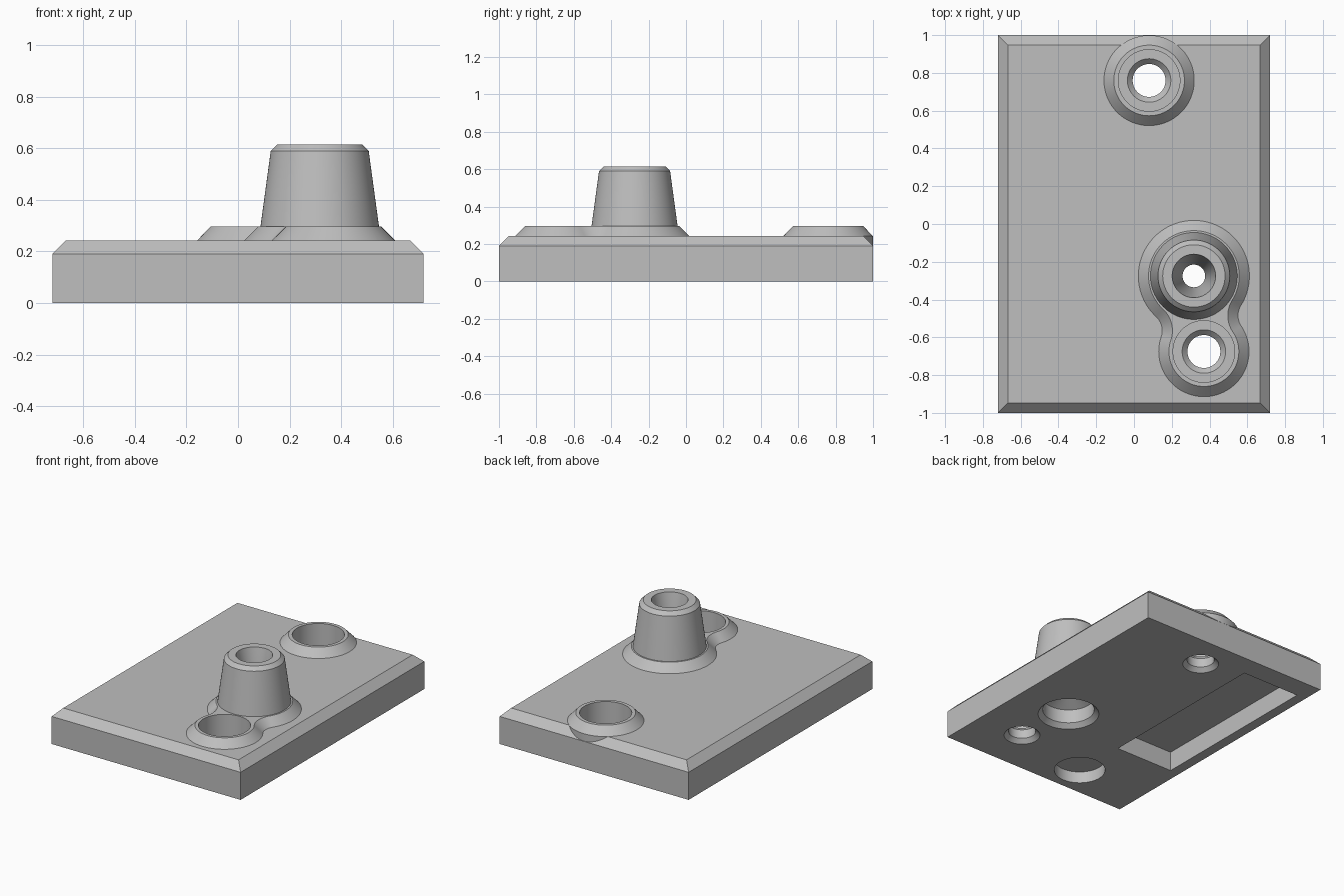
import bpy, bmesh, math
from mathutils import Vector

cube = bpy.data.objects.get("Cube")
if cube:
    bpy.data.objects.remove(cube, do_unlink=True)

grey = bpy.data.materials.new("plain grey")
grey.use_nodes = True
COL = (0.52, 0.52, 0.52, 1)
grey.diffuse_color = COL
grey.node_tree.nodes["Principled BSDF"].inputs["Base Color"].default_value = COL

SEG = 96
TOWER = Vector((0.317, -0.275))
FRONT = Vector((0.37, -0.675))
BACK = Vector((0.08, 0.76))


def loft(name, rings):
    """Closed solid skinned through rings of equal point count."""
    bm = bmesh.new()
    loops = [[bm.verts.new(p) for p in ring] for ring in rings]
    n = len(loops[0])
    for a, b in zip(loops, loops[1:]):
        for i in range(n):
            j = (i + 1) % n
            bm.faces.new((a[i], a[j], b[j], b[i]))
    bm.faces.new(loops[0][::-1])
    bm.faces.new(loops[-1])
    bmesh.ops.recalc_face_normals(bm, faces=bm.faces)
    mesh = bpy.data.meshes.new(name)
    bm.to_mesh(mesh)
    bm.free()
    mesh.materials.append(grey)
    obj = bpy.data.objects.new(name, mesh)
    bpy.context.collection.objects.link(obj)
    return obj


def lathe(name, centre, profile):
    """Solid of revolution from (radius, height) pairs."""
    return loft(name, [[(centre.x + r * math.cos(k * math.tau / SEG),
                         centre.y + r * math.sin(k * math.tau / SEG), z)
                        for k in range(SEG)] for r, z in profile])


def rect(x0, x1, y0, y1, z):
    return [(x0, y0, z), (x1, y0, z), (x1, y1, z), (x0, y1, z)]


def arc(c, r, a0, a1, n):
    return [c + r * Vector((math.cos(a0 + (a1 - a0) * i / n),
                            math.sin(a0 + (a1 - a0) * i / n))) for i in range(n + 1)]


def pair_outline(inset, z, r1=0.295, r2=0.24, f=0.10):
    """Two circles joined by concave fillets, offset inward."""
    d = FRONT - TOWER
    u = d.normalized()
    side = Vector((-u.y, u.x))
    s = ((r1 + f) ** 2 - (r2 + f) ** 2 + d.length ** 2) / (2 * d.length)
    h = math.sqrt((r1 + f) ** 2 - s * s)
    base = math.atan2(u.y, u.x)
    t1 = math.atan2(h, s)                    # tangent angle on the tower circle
    t2 = math.atan2(h, s - d.length)         # tangent angle on the front circle
    left, right = TOWER + s * u + h * side, TOWER + s * u - h * side
    pts = arc(TOWER, r1 - inset, base + t1, base + math.tau - t1, 72)
    pts += arc(right, f + inset, base + math.pi - t1, base + math.pi - t2, 20)[1:]
    pts += arc(FRONT, r2 - inset, base - t2, base + t2, 60)[1:]
    pts += arc(left, f + inset, base + math.pi + t2, base + math.pi + t1, 20)[1:-1]
    return [(p.x, p.y, z) for p in pts]


def combine(body, tool, operation):
    mod = body.modifiers.new(operation, 'BOOLEAN')
    mod.operation = operation
    mod.solver = 'EXACT'
    mod.object = tool
    bpy.context.view_layer.objects.active = body
    bpy.ops.object.modifier_apply(modifier=mod.name)
    bpy.data.objects.remove(tool, do_unlink=True)


# Chamfered plate
W, L, C = 0.72, 1.0, 0.052
plate = loft("mounting_plate", [rect(-W, W, -L, L, 0), rect(-W, W, -L, L, 0.19),
                                rect(C - W, W - C, C - L, L - C, 0.242)])

# Raised bosses and the tapered tower
combine(plate, lathe("back_boss", BACK,
                     [(0.239, 0.15), (0.239, 0.242), (0.187, 0.296)]), 'UNION')
combine(plate, loft("front_boss_pair",
                    [pair_outline(0, 0.15), pair_outline(0, 0.241),
                     pair_outline(0.055, 0.296)]), 'UNION')
combine(plate, lathe("tower", TOWER,
                     [(0.23, 0.2), (0.23, 0.296), (0.19, 0.59), (0.165, 0.615)]), 'UNION')

# Counterbored screw holes, countersunk at both ends
for spot in (BACK, FRONT):
    combine(plate, lathe("screw_hole", spot,
                         [(0.125, -0.01), (0.087, 0.028), (0.087, 0.09),
                          (0.115, 0.12), (0.163, 0.12), (0.163, 0.4)]), 'DIFFERENCE')

# Tower bore: tapered from above, wide recess below
combine(plate, lathe("tower_bore", TOWER,
                     [(0.205, -0.01), (0.165, 0.03), (0.165, 0.125), (0.06, 0.18),
                      (0.06, 0.33), (0.115, 0.615), (0.117, 0.65)]), 'DIFFERENCE')

# Underside pockets
combine(plate, lathe("round_pocket", Vector((-0.2, -0.78)),
                     [(0.163, -0.05), (0.163, 0.08)]), 'DIFFERENCE')
combine(plate, loft("long_pocket", [rect(-0.65, -0.21, -0.41, 0.85, z)
                                    for z in (-0.05, 0.135)]), 'DIFFERENCE')

# Smooth curved walls, crisp edges
bpy.ops.object.select_all(action='DESELECT')
plate.select_set(True)
bpy.context.view_layer.objects.active = plate
bpy.ops.object.shade_smooth_by_angle(angle=math.radians(20))
